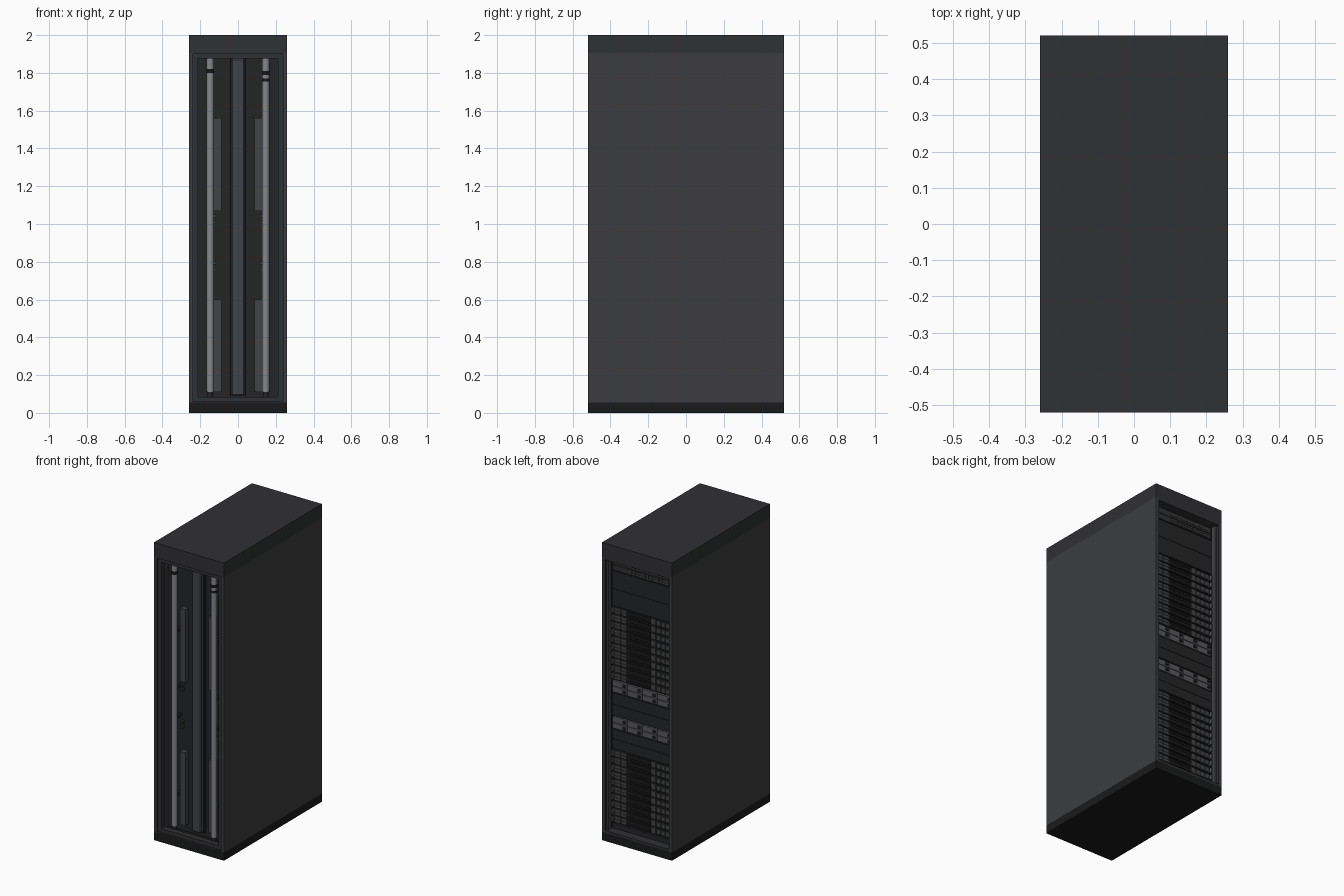
import bpy, bmesh
from mathutils import Vector, Matrix

if "Cube" in bpy.data.objects:
    bpy.data.objects.remove(bpy.data.objects["Cube"])


def mat(name, v, blue=1.1):
    m = bpy.data.materials.new(name)
    m.diffuse_color = (v, v * 1.02, v * blue, 1)
    m.use_nodes = True
    m.node_tree.nodes["Principled BSDF"].inputs["Base Color"].default_value = m.diffuse_color
    return m


PANEL = mat("panel_grey", 0.045)
CAP = mat("cap_grey", 0.030)
BASE = mat("base_black", 0.010)
DARK = mat("tray_dark", 0.018)
VENT = mat("vent_black", 0.009)
MID = mat("mid_grey", 0.055)
LIGHT = mat("shelf_grey", 0.10)
PIPE = mat("pipe_metal", 0.24)


def finish(name, bm, m):
    me = bpy.data.meshes.new(name)
    bm.to_mesh(me)
    bm.free()
    ob = bpy.data.objects.new(name, me)
    me.materials.append(m)
    bpy.context.collection.objects.link(ob)
    return ob


def boxes(name, items, m, bevel=0.0):
    """One object from a list of (x0, x1, y0, y1, z0, z1) blocks."""
    bm = bmesh.new()
    for x0, x1, y0, y1, z0, z1 in items:
        c = Vector(((x0 + x1) / 2, (y0 + y1) / 2, (z0 + z1) / 2))
        s = Matrix.Diagonal((abs(x1 - x0), y1 - y0, z1 - z0, 1))
        bmesh.ops.create_cube(bm, size=1, matrix=Matrix.Translation(c) @ s)
    ob = finish(name, bm, m)
    if bevel:
        b = ob.modifiers.new("bevel", 'BEVEL')
        b.width, b.segments = bevel, 1
    return ob


def both(x0, x1, *rest):
    """A block and its mirror across x = 0."""
    return [(x0, x1, *rest), (-x1, -x0, *rest)]


def frame(name, xo, zo, xi, zi, y0, y1, m):
    """Rectangular frame: outer half width / z range, inner half width / z range."""
    boxes(name, both(xi, xo, y0, y1, zo[0], zo[1])
          + [(-xi, xi, y0, y1, zo[0], zi[0]), (-xi, xi, y0, y1, zi[1], zo[1])], m)


def cylinders(name, items, m, seg=24):
    """Vertical cylinders from (x, y, radius, z0, z1)."""
    bm = bmesh.new()
    for x, y, r, z0, z1 in items:
        bmesh.ops.create_cone(bm, cap_ends=True, segments=seg, radius1=r, radius2=r, depth=z1 - z0,
                              matrix=Matrix.Translation((x, y, (z0 + z1) / 2)))
    for f in bm.faces:
        f.smooth = len(f.verts) == 4
    for e in bm.edges:
        e.smooth = all(f.smooth for f in e.link_faces)
    return finish(name, bm, m)


# Cabinet shell
boxes("top_cap", [(-.26, .26, -.52, .52, 1.905, 2.0)], CAP)
boxes("base_plinth", [(-.26, .26, -.52, .52, 0, .055)], BASE)
boxes("side_panels", both(.24, .26, -.52, .52, .055, 1.905), PANEL)
frame("front_frame_outer", .24, (.055, 1.905), .237, (.06, 1.9), -.52, -.50, CAP)
frame("front_frame_inner", .24, (.055, 1.905), .212, (.085, 1.875), -.51, -.47, CAP)
frame("rear_frame", .24, (.055, 1.905), .237, (.07, 1.89), .45, .52, CAP)
boxes("rear_rails", both(.225, .237, .468, .50, .07, 1.89), MID)

# Front cavity: back wall, central bus column, coolant pipes
boxes("front_back_wall", [(-.24, .24, -.40, -.38, .055, 1.905)], DARK)
boxes("bus_column", [(-.036, .036, -.445, -.40, .09, 1.875)], MID, 0.008)
boxes("column_edge_strips", both(.036, .042, -.42, -.40, .09, 1.875), DARK)
PX, PY = .147, -.465
cylinders("coolant_pipes", [(s * PX, PY, .019, .11, 1.89) for s in (-1, 1)], PIPE)
cylinders("pipe_end_caps", [(s * PX, PY, .014, .085, .11) for s in (-1, 1)], DARK)
cylinders("pipe_bands", [(-PX, PY, .0205, 1.80, 1.82), (PX, PY, .0205, 1.79, 1.81),
                         (PX, PY, .0205, 1.755, 1.77)], VENT)
boxes("pipe_brackets", [b for z in (.3, .82, 1.02, 1.4)
                        for b in both(.138, .156, -.46, -.40, z, z + .02)], DARK)

# Tray coupling blocks beside each pipe, and small connectors for the shelves
GROUPS = ((.11, .60), (1.07, 1.56))
boxes("coupling_blocks", [b for z0, z1 in GROUPS
                          for b in both(.087, .128, -.435, -.40, z0, z1)], MID)
boxes("shelf_connectors", [b for z in (.75, .785, 1.0, 1.035)
                           for b in both(.117, .128, -.43, -.40, z, z + .016)], MID)

# Equipment body filling the rack depth
boxes("equipment_body", [(-.237, .237, -.38, .45, .07, 1.89)], VENT)

# Rear: compute trays, ten per group
ROWS, YF = 10, .465
trays, vents, drives, ports, handles = [], [], [], [], []
for z0, z1 in GROUPS:
    h = (z1 - z0) / ROWS
    for i in range(ROWS):
        a, b = z0 + i * h + .003, z0 + (i + 1) * h - .003
        m = (a + b) / 2
        trays.append((-.215, .215, .44, YF - .006, a, b))
        # left drive bays, two rows of two
        for k in range(2):
            x = .115 + k * .048
            drives += [(x, x + .044, .45, YF, a + .002, m - .001),
                       (x, x + .044, .45, YF, m + .001, b - .002)]
        # long vent slats
        vents += [(-.06, .105, .45, YF - .002, a + .003, m - .004),
                  (-.06, .105, .45, YF - .002, m + .004, b - .003)]
        # right side port modules
        ports += [(-.098, -.066, .45, YF, a + .002, b - .002)]
        ports += [(-.108 - k * .033 - .029, -.108 - k * .033, .45, YF - .001, a + .006, b - .008)
                  for k in range(3)]
        handles += both(.215, .224, .45, YF + .012, a + .006, b - .006)
boxes("compute_trays", trays, DARK)
boxes("tray_vents", vents, VENT)
boxes("drive_bays", drives, MID)
boxes("port_modules", ports, MID)
boxes("tray_handles", handles, LIGHT)

# Rear: power shelves, two rows of modules each
shelf, grips = [], []
for z0 in (.742, .985):
    for r in range(2):
        for c in range(4):
            x, z = -.222 + c * .111, z0 + r * .04
            shelf.append((x + .002, x + .109, .44, YF, z + .002, z + .038))
            grips.append((x + .012, x + .03, YF, YF + .008, z + .012, z + .028))
boxes("power_modules", shelf, LIGHT)
boxes("power_grips", grips, DARK)

# Rear: blank panels and the network unit at the top
boxes("blank_panels", [(-.225, .225, .44, YF, z0, z1) for z0, z1 in
                       ((.605, .67), (.672, .738), (.828, .903), (.905, .98), (1.565, 1.68),
                        (1.682, 1.80), (.072, .106))], DARK)
boxes("network_unit", [(-.22, .22, .44, YF, 1.806, 1.842), (-.22, .22, .44, YF, 1.846, 1.885)], CAP)
boxes("network_ports", [(-.2 + k * .025, -.18 + k * .025, YF, YF + .004, z, z + .012)
                        for k in range(12) for z in (1.812, 1.827, 1.858)], MID)
